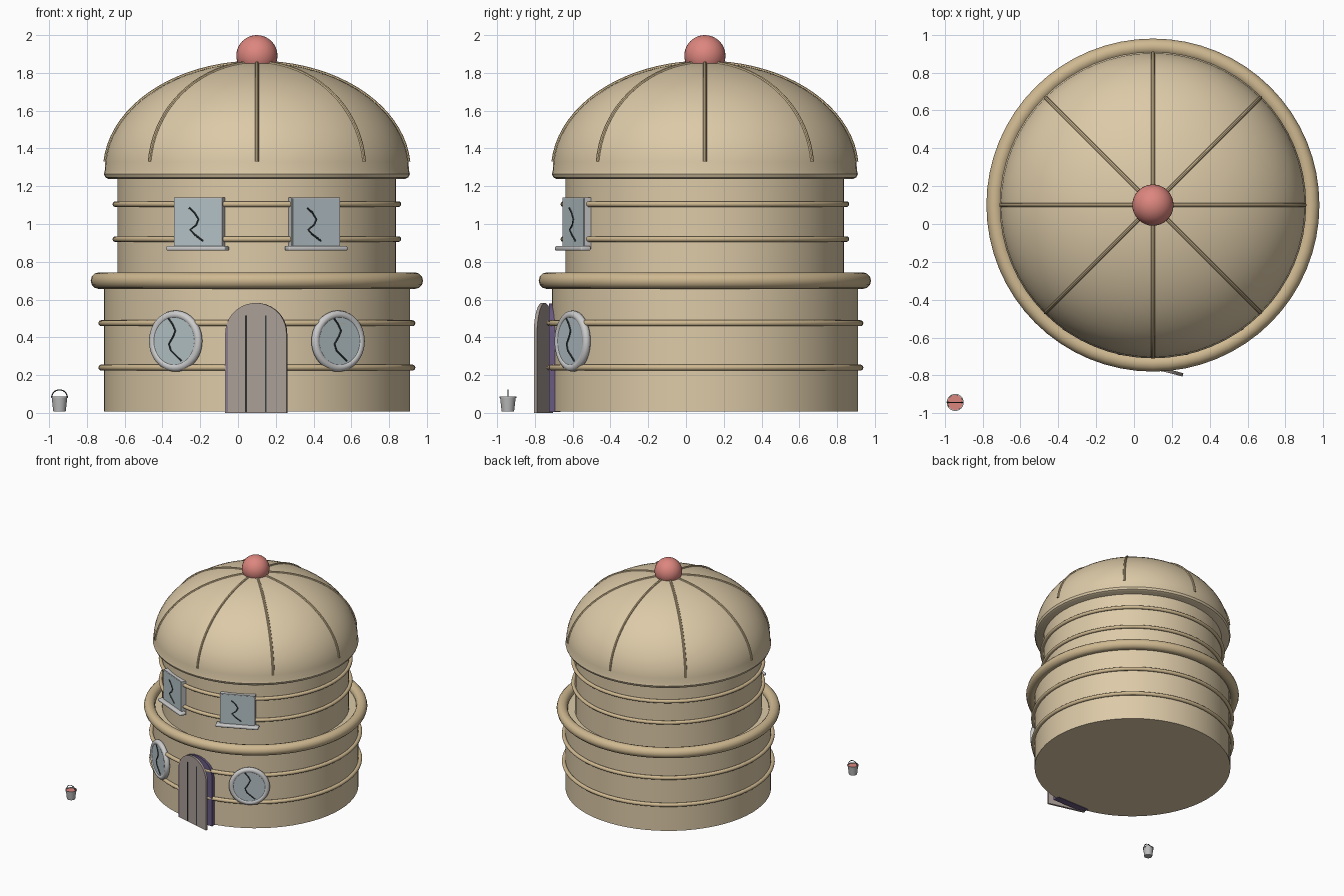
import bpy, bmesh
from math import sin, cos, pi, radians, asin
from mathutils import Matrix, Vector

if "Cube" in bpy.data.objects:
    bpy.data.objects.remove(bpy.data.objects["Cube"])

CX, CY = 0.1, 0.1


def mat(name, rgb):
    m = bpy.data.materials.new(name)
    m.diffuse_color = (*rgb, 1)
    m.use_nodes = True
    m.node_tree.nodes["Principled BSDF"].inputs["Base Color"].default_value = m.diffuse_color
    return m


TAN = mat("tan_wall", (0.72, 0.59, 0.39))
TRIM = mat("tan_trim", (0.62, 0.48, 0.28))
PINK = mat("pink", (0.72, 0.24, 0.21))
WOOD = mat("wood", (0.40, 0.34, 0.31))
DARK = mat("dark", (0.04, 0.05, 0.05))
PURPLE = mat("purple", (0.14, 0.10, 0.22))
GLASS = mat("glass", (0.46, 0.54, 0.57))
FRAME = mat("frame", (0.66, 0.67, 0.66))
METAL = mat("metal", (0.5, 0.5, 0.5))


def finish(ob, name, material, matrix=None):
    ob.name = name
    ob.data.materials.append(material)
    if matrix is not None:
        ob.matrix_world = matrix
    bpy.ops.object.select_all(action='DESELECT')
    ob.select_set(True)
    bpy.context.view_layer.objects.active = ob
    if ob.type == 'CURVE':
        bpy.ops.object.convert(target='MESH')
        ob = bpy.context.object
    bpy.ops.object.shade_smooth_by_angle(angle=radians(35))
    return ob


def from_bmesh(bm, name, material, matrix):
    bmesh.ops.recalc_face_normals(bm, faces=bm.faces)
    me = bpy.data.meshes.new(name)
    bm.to_mesh(me)
    bm.free()
    ob = bpy.data.objects.new(name, me)
    bpy.context.collection.objects.link(ob)
    return finish(ob, name, material, matrix)


def lathe(name, profile, material, x=CX, y=CY, seg=64):
    """Revolve an (r, z) profile about a vertical axis."""
    bm = bmesh.new()
    vs = [bm.verts.new((r, 0, z)) for r, z in profile]
    es = [bm.edges.new(p) for p in zip(vs, vs[1:])]
    bmesh.ops.spin(bm, geom=vs + es, axis=(0, 0, 1), cent=(0, 0, 0), angle=2 * pi, steps=seg)
    bmesh.ops.remove_doubles(bm, verts=bm.verts, dist=1e-4)
    return from_bmesh(bm, name, material, Matrix.Translation((x, y, 0)))


def torus(name, major, minor, material, matrix, seg=64):
    bpy.ops.mesh.primitive_torus_add(major_radius=major, minor_radius=minor,
                                     major_segments=seg, minor_segments=12)
    return finish(bpy.context.object, name, material, matrix)


def box(name, size, material, matrix, bevel=0):
    bm = bmesh.new()
    bmesh.ops.create_cube(bm, size=1)
    bmesh.ops.scale(bm, vec=size, verts=bm.verts)
    if bevel:
        bmesh.ops.bevel(bm, geom=bm.edges[:], offset=bevel, segments=3, profile=0.5, affect='EDGES')
    return from_bmesh(bm, name, material, matrix)


def tube(name, pts, radius, material, matrix):
    cu = bpy.data.curves.new(name, 'CURVE')
    cu.dimensions = '3D'
    cu.bevel_depth = radius
    cu.bevel_resolution = 2
    cu.use_fill_caps = True
    sp = cu.splines.new('POLY')
    sp.points.add(len(pts) - 1)
    for p, co in zip(sp.points, pts):
        p.co = (*co, 1)
    ob = bpy.data.objects.new(name, cu)
    bpy.context.collection.objects.link(ob)
    return finish(ob, name, material, matrix)


def arch(name, width, spring, rise, thick, material, matrix):
    """Round-topped slab, local x from 0 to width, y from 0 to thick."""
    h = width / 2
    pts = [(0, 0), (width, 0)]
    pts += [(h + h * cos(a), spring + rise * sin(a)) for a in (pi * i / 20 for i in range(21))]
    bm = bmesh.new()
    f = bm.faces.new([bm.verts.new((x, 0, z)) for x, z in pts])
    ex = bmesh.ops.extrude_face_region(bm, geom=[f])
    bmesh.ops.translate(bm, vec=(0, thick, 0),
                        verts=[g for g in ex['geom'] if isinstance(g, bmesh.types.BMVert)])
    return from_bmesh(bm, name, material, matrix)


def on_wall(phi, d, z):
    """Local frame on the round wall: x tangent, -y outward."""
    return (Matrix.Translation((CX, CY, z)) @ Matrix.Rotation(phi, 4, 'Z')
            @ Matrix.Translation((0, -d, 0)))


# two-tier walls
lathe("lower_wall", [(0, 0.008), (0.81, 0.008), (0.81, 0.69), (0, 0.69)], TAN)
lathe("upper_wall", [(0.737, 0.68), (0.737, 1.25)], TAN)

# dome with rolled rim, ribs and top ball
R, H, ZB = 0.805, 0.57, 1.285
arc = [(R * cos(a), ZB + H * sin(a)) for a in (pi / 2 * i / 20 for i in range(21))]
arc[-1] = (0, ZB + H)
lathe("dome", [(0, 1.238), (0.785, 1.238), (0.802, 1.247), (0.81, 1.265)] + arc, TAN)
for k in range(8):
    tube(f"dome_rib_{k}", [(r, 0, z) for r, z in arc[1:]], 0.01, TRIM,
         Matrix.Translation((CX, CY, 0)) @ Matrix.Rotation(k * pi / 4, 4, 'Z'))
bpy.ops.mesh.primitive_uv_sphere_add(segments=32, ring_count=20, radius=0.109)
finish(bpy.context.object, "top_ball", PINK, Matrix.Translation((CX, CY, 1.891)))

# horizontal hoops
for i, (z, major, minor) in enumerate([(0.24, 0.823, 0.016), (0.475, 0.823, 0.016),
                                       (0.70, 0.836, 0.044),
                                       (0.92, 0.749, 0.015), (1.105, 0.749, 0.015)]):
    torus(f"wall_hoop_{i}", major, minor, TRIM, Matrix.Translation((CX, CY, z)))

STAND = Matrix.Rotation(pi / 2, 4, 'X')
ROUND_CRACK = [(-.035, .12), (-.01, .09), (.008, .055), (-.005, .025), (-.032, -.015), (-.02, -.05), (.045, -.105)]
SQUARE_CRACK = [(-.05, .08), (-.02, .055), (.003, .02), (-.01, -.01), (-.045, -.035), (-.02, -.06), (.03, -.095)]
for side, s in (("left", -1), ("right", 1)):
    # round lower windows
    phi = s * asin(0.43 / 0.822)
    torus(f"round_window_frame_{side}", 0.14, 0.022, FRAME, on_wall(phi, 0.822, 0.38) @ STAND, 40)
    bpy.ops.mesh.primitive_cylinder_add(vertices=40, radius=0.14, depth=0.04)
    finish(bpy.context.object, f"round_window_glass_{side}", GLASS,
           on_wall(phi, 0.818, 0.38) @ STAND)
    tube(f"round_window_crack_{side}", [(x, 0, z) for x, z in ROUND_CRACK], 0.005, DARK,
         on_wall(phi, 0.839, 0.38))
    # square upper windows with sill
    phi = s * asin(0.305 / 0.745)
    box(f"square_window_frame_{side}", (0.28, 0.04, 0.27), FRAME, on_wall(phi, 0.742, 1.005))
    box(f"square_window_glass_{side}", (0.268, 0.02, 0.258), GLASS, on_wall(phi, 0.7535, 1.005))
    box(f"window_sill_{side}", (0.342, 0.06, 0.024), FRAME, on_wall(phi, 0.766, 0.871), 0.008)
    tube(f"square_window_crack_{side}", [(x, 0, z) for x, z in SQUARE_CRACK], 0.005, DARK,
         on_wall(phi, 0.764, 1.005))

# doorway and door standing ajar, with plank grooves
arch("doorway", 0.32, 0.42, 0.155, 0.06, PURPLE, Matrix.Translation((-0.062, -0.725, 0.004)))
hinge = Matrix.Translation((-0.068, -0.722, 0)) @ Matrix.Rotation(radians(-14.5), 4, 'Z')
arch("door", 0.335, 0.42, 0.162, 0.018, WOOD, hinge)
for i, x in enumerate((0.112, 0.222)):
    box(f"door_groove_{i}", (0.007, 0.004, 0.51), DARK, hinge @ Matrix.Translation((x, 0, 0.26)))

# bucket of paint
BX, BY = -0.945, -0.943
lathe("bucket", [(0, 0.008), (0.033, 0.008), (0.041, 0.078), (0.045, 0.078), (0.045, 0.086),
                 (0.040, 0.086), (0.039, 0.07)], METAL, BX, BY, 32)
lathe("bucket_paint", [(0, 0.08), (0.041, 0.08)], PINK, BX, BY, 32)
tube("bucket_handle", [(0.042 * cos(a), 0, 0.08 + 0.042 * sin(a))
                       for a in (pi * i / 16 for i in range(17))], 0.003, DARK,
     Matrix.Translation((BX, BY, 0)))
